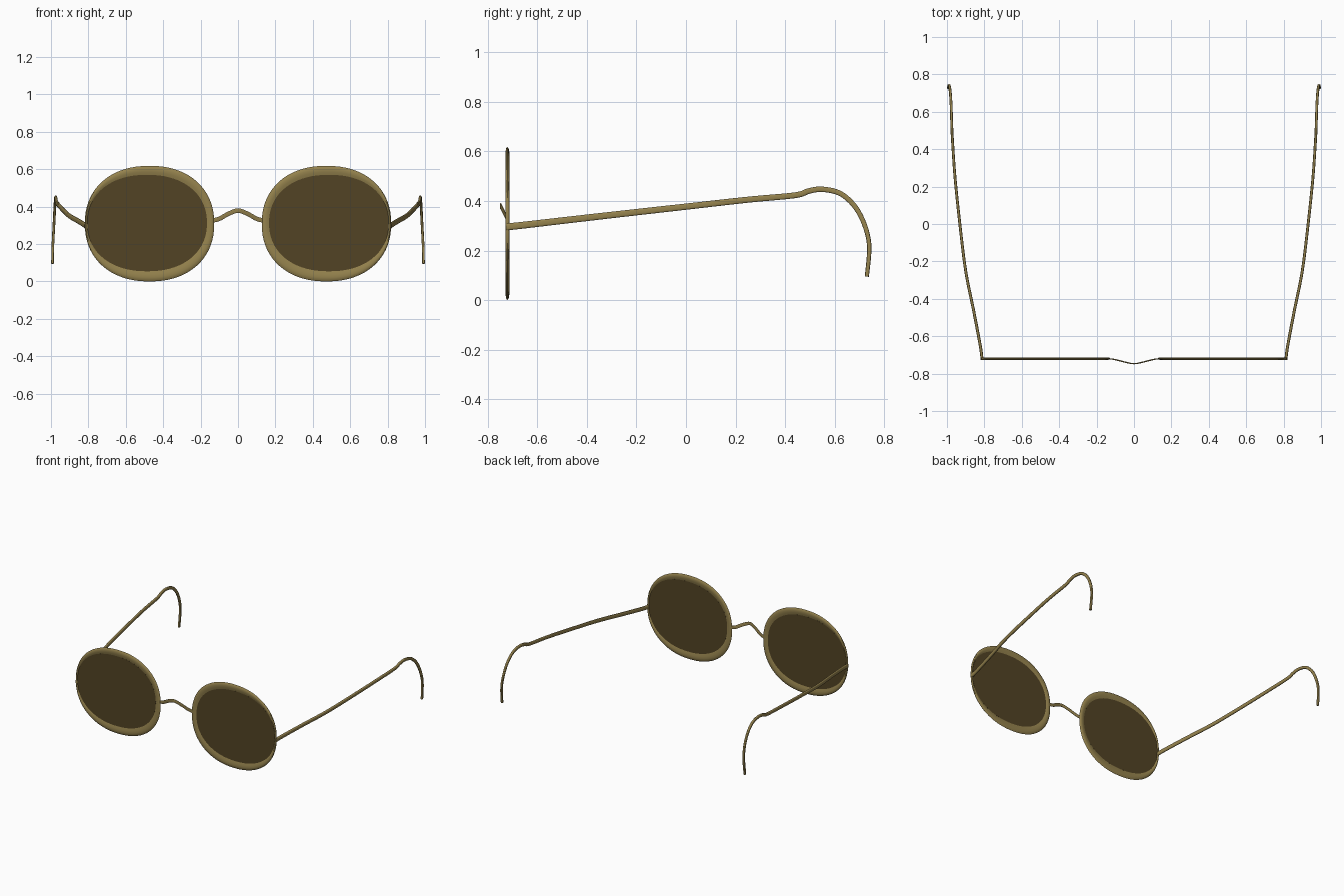
import bpy, math
from mathutils import Vector

if "Cube" in bpy.data.objects:
    bpy.data.objects.remove(bpy.data.objects["Cube"])


def material(name, color):
    m = bpy.data.materials.new(name)
    m.diffuse_color = (*color, 1)
    m.use_nodes = True
    m.node_tree.nodes["Principled BSDF"].inputs["Base Color"].default_value = m.diffuse_color
    return m


BRASS = material("aged brass", (0.30, 0.225, 0.075))
TINT = material("dark brown lens", (0.085, 0.056, 0.018))


def make(name, verts, faces, mat, mirror=False, angle=40):
    me = bpy.data.meshes.new(name)
    me.from_pydata(verts, [], faces)
    me.materials.append(mat)
    ob = bpy.data.objects.new(name, me)
    bpy.context.collection.objects.link(ob)
    bpy.ops.object.select_all(action='DESELECT')
    ob.select_set(True)
    bpy.context.view_layer.objects.active = ob
    bpy.ops.object.mode_set(mode='EDIT')
    bpy.ops.mesh.select_all(action='SELECT')
    bpy.ops.mesh.normals_make_consistent(inside=False)
    bpy.ops.object.mode_set(mode='OBJECT')
    bpy.ops.object.shade_smooth_by_angle(angle=math.radians(angle))
    if mirror:
        ob.modifiers.new("mirror", 'MIRROR').use_mirror_merge = False
    return ob


def bridge_loops(count, n, wrap):
    """Quads joining successive closed loops of n points."""
    return [(i * n + j, i * n + (j + 1) % n,
             (i + 1) % count * n + (j + 1) % n, (i + 1) % count * n + j)
            for i in range(count if wrap else count - 1) for j in range(n)]


def spline(points, steps=5):
    """Catmull-Rom through points of any dimension."""
    p = [Vector(q) for q in points]
    p = [2 * p[0] - p[1]] + p + [2 * p[-1] - p[-2]]
    out = []
    for a, b, c, d in zip(p, p[1:], p[2:], p[3:]):
        for k in range(steps):
            t = k / steps
            out.append(0.5 * (2 * b + (c - a) * t + (2 * a - 5 * b + 4 * c - d) * t * t
                              + (3 * b - a - 3 * c + d) * t ** 3))
    return out + [p[-2]]


def bar(name, path, side, sizes, mirror=False, n=12):
    """Sweep a rounded flat section; sizes are (half thickness, half height)."""
    verts = []
    for i, p in enumerate(path):
        t = (path[min(i + 1, len(path) - 1)] - path[max(i - 1, 0)]).normalized()
        u = (side - side.dot(t) * t).normalized()
        v = t.cross(u)
        w, h = sizes(i / (len(path) - 1))
        for j in range(n):
            c, s = (f(2 * math.pi * (j + 0.5) / n) for f in (math.cos, math.sin))
            verts.append(p + u * w * math.copysign(abs(c) ** 0.6, c)
                         + v * h * math.copysign(abs(s) ** 0.6, s))
    faces = bridge_loops(len(path), n, False)
    faces += [tuple(range(n)), tuple(range(len(verts) - n, len(verts)))]
    return make(name, verts, faces, BRASS, mirror)


def oval(cx, cz, rx, rz, y, n=72, power=2.2):
    pts = []
    for j in range(n):
        c, s = math.cos(2 * math.pi * j / n), math.sin(2 * math.pi * j / n)
        pts.append((cx + rx * math.copysign(abs(c) ** (2 / power), c), y,
                    cz + rz * math.copysign(abs(s) ** (2 / power), s)))
    return pts


# Rims: a shallow ridge, narrower at the temple side
Y = -0.72
OUTER = (0.473, 0.309, 0.346, 0.309)
INNER = (0.486, 0.312, 0.320, 0.258)
rim = []
for f, d in ((0, 0), (0.12, -.005), (0.4, -.0075), (0.7, -.006), (1, -.002),
             (1, .002), (0.7, .006), (0.4, .0075), (0.12, .005)):
    rim += oval(*[a + (b - a) * f for a, b in zip(OUTER, INNER)], Y + d)
make("rim", rim, bridge_loops(9, 72, True), BRASS, True)

# Lenses: thin tinted plates inside the rims
lens = oval(*INNER, Y - 0.0022) + oval(*INNER, Y + 0.0022)
make("lens", lens, bridge_loops(2, 72, False) + [tuple(range(72)), tuple(range(72, 144))],
     TINT, True)

# Nose bridge: thin arched ribbon bowed forward
half = [(0.137, -0.72, 0.325), (0.10, -0.725, 0.335), (0.05, -0.738, 0.362)]
arch = [(-x, y, z) for x, y, z in half] + [(0, -0.747, 0.379)] + half[::-1]
bar("nose_bridge", spline(arch), Vector((0, 1, 0)), lambda f: (0.003, 0.012))

# Temple arms: splayed bars ending in ear hooks
arm = [(.812, -.725, .295), (.822, -.65, .303), (.858, -.46, .325), (.900, -.25, .349),
       (.931, 0, .377), (.957, .25, .405), (.970, .44, .423), (.973, .495, .440),
       (.975, .55, .447), (.977, .62, .431), (.980, .675, .385), (.983, .712, .323),
       (.987, .735, .25), (.990, .738, .185), (.992, .729, .095)]
bar("temple_arm", spline(arm), Vector((1, 0, 0)),
    lambda f: (0.008 - 0.001 * f, 0.0145 - 0.006 * f), True)
